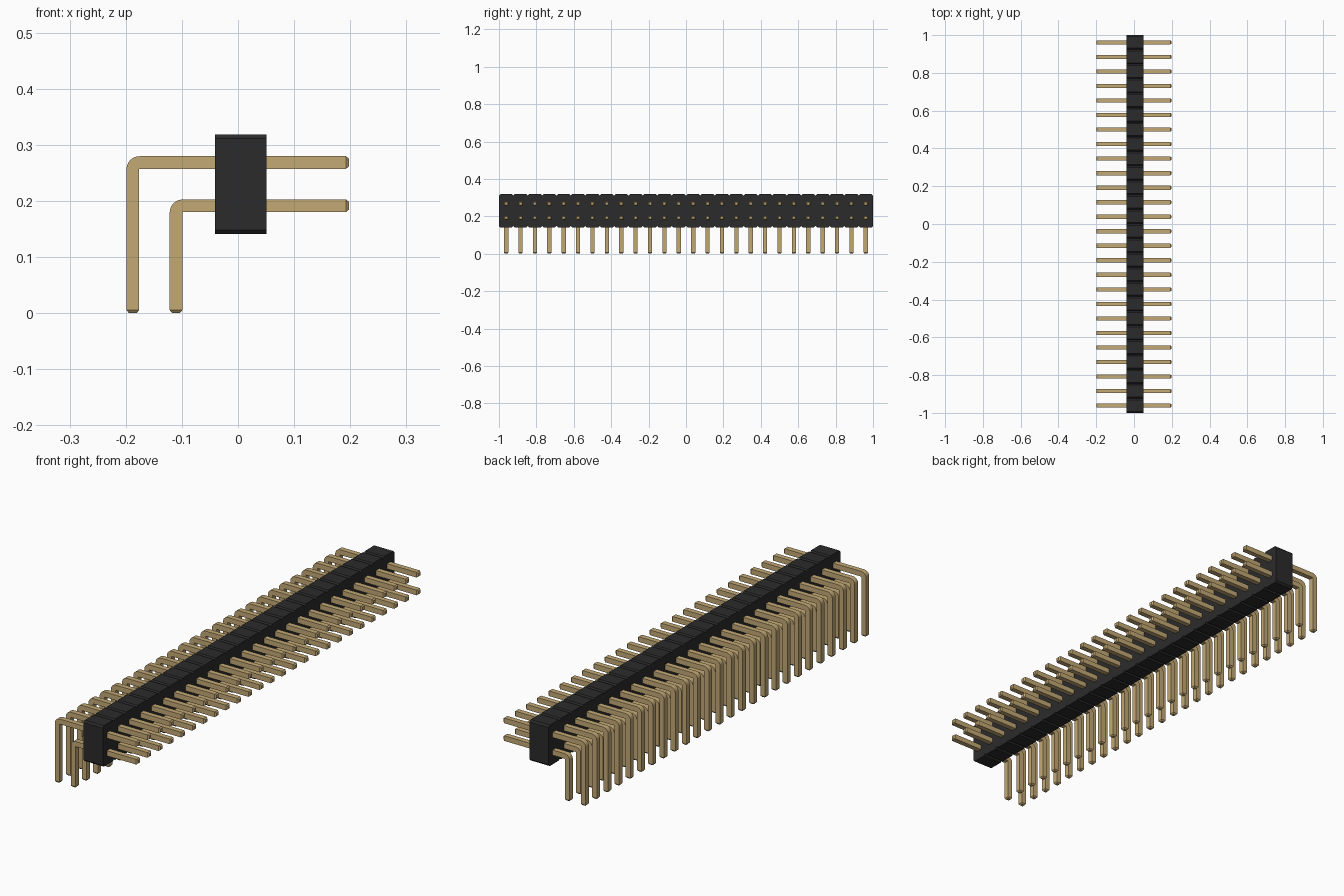
import bpy
import bmesh
import math

cube = bpy.data.objects.get("Cube")
if cube:
    bpy.data.objects.remove(cube, do_unlink=True)

COUNT = 26                 # pin columns
PITCH = 2.0 / COUNT
PIN = 0.0225               # pin thickness
TIP = 0.0056               # chamfer at pin ends
X_END = 0.198              # free end of the straight pins
BODY_X = (-0.041, 0.051)
BODY_Z = (0.141, 0.3185)
NOTCH = 0.0075             # chamfer on the housing segments


def material(name, color):
    m = bpy.data.materials.new(name)
    m.use_nodes = True
    m.diffuse_color = color
    m.node_tree.nodes["Principled BSDF"].inputs["Base Color"].default_value = color
    return m


def add_object(name, bm, mat):
    bmesh.ops.recalc_face_normals(bm, faces=bm.faces)
    mesh = bpy.data.meshes.new(name)
    bm.to_mesh(mesh)
    bm.free()
    mesh.materials.append(mat)
    obj = bpy.data.objects.new(name, mesh)
    bpy.context.collection.objects.link(obj)
    return obj


def build_housing(mat):
    """Row of chamfered segments, drawn as one outline and extruded along x."""
    lo, hi = BODY_Z
    bottom, top = [], []
    for i in range(COUNT):
        y0 = -1 + i * PITCH
        y1 = y0 + PITCH
        bottom += [(y0, lo + NOTCH), (y0 + NOTCH, lo), (y1 - NOTCH, lo)]
        top += [(y0, hi - NOTCH), (y0 + NOTCH, hi), (y1 - NOTCH, hi)]
    bottom.append((1, lo + NOTCH))
    top.append((1, hi - NOTCH))
    bm = bmesh.new()
    face = bm.faces.new([bm.verts.new((BODY_X[0], y, z)) for y, z in bottom + top[::-1]])
    ext = bmesh.ops.extrude_face_region(bm, geom=[face])
    verts = [g for g in ext["geom"] if isinstance(g, bmesh.types.BMVert)]
    bmesh.ops.translate(bm, verts=verts, vec=(BODY_X[1] - BODY_X[0], 0, 0))
    return add_object("housing", bm, mat)


def build_pin_row(name, leg_x, row_z, mat):
    """Right-angle square pin made of rings, repeated along y."""
    h = PIN / 2
    r_in = 0.0006          # tight inner corner, rounded outer corner
    r_out = r_in + PIN
    cx, cz = leg_x + h + r_in, row_z - h - r_in
    # each ring: outer (x, z), inner (x, z), half width in y
    n = h - TIP * 0.8
    rings = [((X_END, row_z + n), (X_END, row_z - n), n),
             ((X_END - TIP, row_z + h), (X_END - TIP, row_z - h), h)]
    for k in range(7):
        a = math.pi / 2 * (1 + k / 6)
        c, s = math.cos(a), math.sin(a)
        rings.append(((cx + r_out * c, cz + r_out * s), (cx + r_in * c, cz + r_in * s), h))
    rings += [((leg_x - h, TIP), (leg_x + h, TIP), h),
              ((leg_x - n, 0), (leg_x + n, 0), n)]
    bm = bmesh.new()
    y = -1 + PITCH / 2
    loops = []
    for (ox, oz), (ix, iz), w in rings:
        loops.append([bm.verts.new(p) for p in (
            (ox, y - w, oz), (ox, y + w, oz), (ix, y + w, iz), (ix, y - w, iz))])
    for a, b in zip(loops, loops[1:]):
        for j in range(4):
            k = (j + 1) % 4
            bm.faces.new((a[j], a[k], b[k], b[j]))
    bm.faces.new(loops[0])
    bm.faces.new(loops[-1])
    obj = add_object(name, bm, mat)

    # smooth bend, sharp edges
    bpy.ops.object.select_all(action="DESELECT")
    obj.select_set(True)
    bpy.context.view_layer.objects.active = obj
    bpy.ops.object.shade_smooth_by_angle(angle=math.radians(30))

    arr = obj.modifiers.new("columns", "ARRAY")
    arr.count = COUNT
    arr.use_relative_offset = False
    arr.use_constant_offset = True
    arr.constant_offset_displace = (0, PITCH, 0)
    return obj


black = material("black plastic", (0.024, 0.024, 0.024, 1))
gold = material("gold metal", (0.55, 0.40, 0.18, 1))

build_housing(black)
build_pin_row("upper_pins", -0.1875, 0.2685, gold)
build_pin_row("lower_pins", -0.1105, 0.1915, gold)
